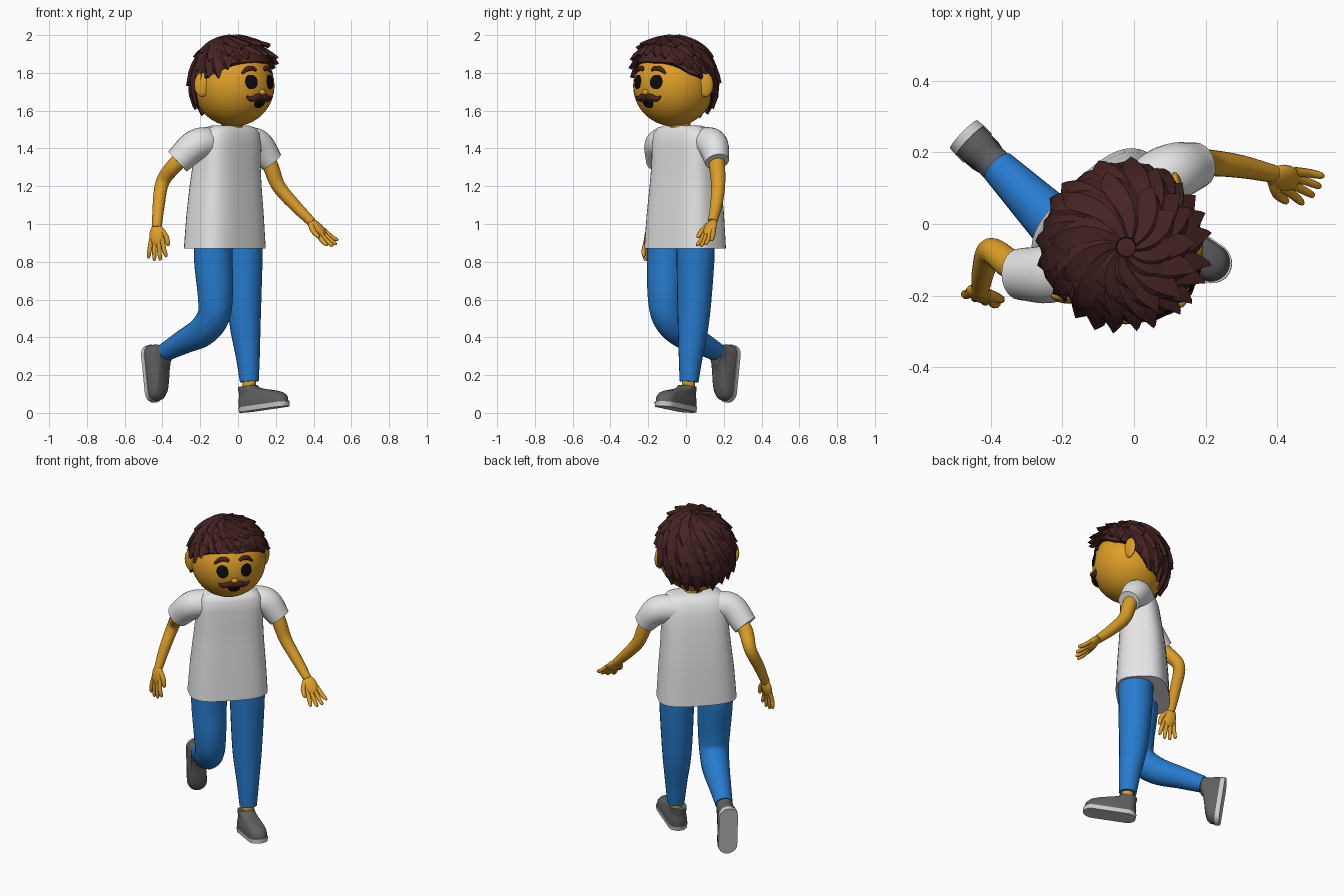
import bpy, bmesh, math, random
from mathutils import Vector, Matrix

random.seed(4)
if "Cube" in bpy.data.objects:
    bpy.data.objects.remove(bpy.data.objects["Cube"], do_unlink=True)


def material(name, r, g, b):
    m = bpy.data.materials.new(name)
    m.use_nodes = True
    m.diffuse_color = (r, g, b, 1)
    node = m.node_tree.nodes["Principled BSDF"]
    node.inputs["Base Color"].default_value = (r, g, b, 1)
    node.inputs["Roughness"].default_value = 0.8
    return m


SKIN = material("golden skin", .72, .34, .02)
SHIRT = material("white cloth", .78, .78, .78)
PANTS = material("blue denim", .02, .2, .62)
SHOE = material("dark grey shoe", .115, .115, .115)
SOLE = material("light grey sole", .6, .6, .6)
HAIR = material("dark brown hair", .062, .017, .017)
BLACK = material("black", .004, .004, .004)


def finish(bm, name, mat, smooth=True, angle=50):
    bmesh.ops.recalc_face_normals(bm, faces=bm.faces)
    me = bpy.data.meshes.new(name)
    bm.to_mesh(me)
    bm.free()
    me.materials.append(mat)
    ob = bpy.data.objects.new(name, me)
    bpy.context.collection.objects.link(ob)
    if smooth:
        bpy.ops.object.select_all(action='DESELECT')
        ob.select_set(True)
        bpy.context.view_layer.objects.active = ob
        bpy.ops.object.shade_smooth_by_angle(angle=math.radians(angle))
    return ob


def loft(bm, rings):
    """Skin closed rings of equal length and cap both ends."""
    rows = [[bm.verts.new(p) for p in ring] for ring in rings]
    n = len(rows[0])
    for a, b in zip(rows, rows[1:]):
        for i in range(n):
            j = (i + 1) % n
            bm.faces.new((a[i], a[j], b[j], b[i]))
    bm.faces.new(rows[0][::-1])
    bm.faces.new(rows[-1])


def spline(keys, steps):
    """Catmull-Rom through points of the form (x, y, z, radius)."""
    k = [Vector(p) for p in keys]
    k = [2 * k[0] - k[1]] + k + [2 * k[-1] - k[-2]]
    out = []
    for a, b, c, d in zip(k, k[1:], k[2:], k[3:]):
        for s in range(steps):
            t = s / steps
            out.append(.5 * (2 * b + (c - a) * t + (2 * a - 5 * b + 4 * c - d) * t * t
                             + (3 * b - a - 3 * c + d) * t ** 3))
    return out + [k[-2]]


def tube(bm, keys, sides=20, steps=6, matrix=Matrix()):
    pts = spline(keys, steps)
    pos = [p.to_3d() for p in pts]
    rings, q, last = [], None, None
    for i, p in enumerate(pos):
        d = (pos[min(i + 1, len(pos) - 1)] - pos[max(i - 1, 0)]).normalized()
        q = last.rotation_difference(d) @ q if q else d.to_track_quat('Z', 'Y')
        last = d
        ring = []
        for j in range(sides):
            a = math.tau * j / sides
            v = Vector((math.cos(a), math.sin(a), 0)) * pts[i].w
            ring.append(matrix @ (p + q @ v))
        rings.append(ring)
    loft(bm, rings)


def ball(bm, matrix, size, seg=24):
    bmesh.ops.create_uvsphere(bm, u_segments=seg, v_segments=seg // 2 + 2, radius=1,
                              matrix=matrix @ Matrix.Diagonal((*size, 1)))


def frame(origin, x, y, z):
    return Matrix.Translation(origin) @ Matrix((x, y, z)).transposed().to_4x4()


def limb(name, mat, keys):
    bm = bmesh.new()
    tube(bm, keys)
    return finish(bm, name, mat)


TURN = Matrix.Rotation(math.radians(45), 4, 'Z')   # the body faces +x -y

# Shirt body: rounded box sections (z, centre x, centre y, half width, half depth)
bm = bmesh.new()
rings = []
for z, cx, cy, a, b in [(.87, -.053, .046, .228, .152), (1.05, -.051, .046, .216, .143),
                        (1.2, -.048, .045, .202, .132), (1.32, -.045, .04, .193, .12),
                        (1.42, -.042, .033, .192, .112), (1.48, -.042, .025, .18, .098),
                        (1.51, -.042, .02, .155, .078), (1.522, -.042, .015, .11, .055)]:
    ring = []
    for j in range(40):
        c, s = math.cos(math.tau * j / 40), math.sin(math.tau * j / 40)
        ring.append(TURN @ Vector((cx + a * math.copysign(abs(c) ** .65, c),
                                   cy + b * math.copysign(abs(s) ** .65, s), z)))
    rings.append(ring)
loft(bm, rings)
finish(bm, "shirt_body", SHIRT)

# Sleeves, arms, legs and neck
limb("right_sleeve", SHIRT, [(-.12, -.07, 1.43, .08), (-.22, -.135, 1.42, .083), (-.32, -.14, 1.33, .072)])
limb("left_sleeve", SHIRT, [(.01, .08, 1.43, .08), (.1, .14, 1.42, .083), (.177, .165, 1.33, .064)])
limb("right_arm", SKIN, [(-.26, -.14, 1.38, .042), (-.34, -.115, 1.305, .042), (-.4, -.075, 1.22, .036),
                         (-.42, -.13, 1.1, .032), (-.43, -.185, .98, .025)])
limb("left_arm", SKIN, [(.13, .155, 1.4, .042), (.175, .165, 1.3, .042), (.215, .17, 1.2, .037),
                        (.3, .16, 1.1, .032), (.39, .14, 1.01, .025)])
limb("left_trouser_leg", PANTS, [(.03, .05, .95, .102), (.03, .05, .8, .1), (.036, .04, .5, .085),
                                 (.052, .025, .3, .064), (.06, .016, .165, .05)])
limb("right_trouser_leg", PANTS, [(-.13, -.105, .95, .104), (-.13, -.105, .8, .103), (-.12, -.11, .62, .094),
                                  (-.13, -.095, .51, .086), (-.19, -.03, .43, .08),
                                  (-.29, .07, .375, .064), (-.38, .16, .325, .05)])
limb("left_ankle", SKIN, [(.06, .016, .2, .035), (.06, .01, .09, .035)])
limb("right_ankle", SKIN, [(-.36, .14, .34, .035), (-.41, .19, .285, .035)])
limb("neck", SKIN, [(-.03, -.02, 1.44, .06), (-.03, -.03, 1.5, .056), (-.03, -.04, 1.6, .06)])


def hand(name, wrist, along, thumbward):
    d = Vector(along).normalized()
    w = Vector(thumbward)
    w = (w - d * w.dot(d)).normalized()
    m = frame(Vector(wrist), w, d, w.cross(d))
    bm = bmesh.new()
    ball(bm, m @ Matrix.Translation((0, .05, 0)), (.041, .062, .022), 16)
    for i in range(4):
        x = .02 * (i - 1.5)
        reach = .17 + .016 * (i in (1, 2))
        tube(bm, [(x, .07, 0, .013), (x * 1.35, .13, 0, .0125), (x * 1.6, reach - .01, .008, .01),
                  (x * 1.65, reach, .01, .004)], 8, 2, m)
    tube(bm, [(.02, .02, 0, .016), (.05, .06, .006, .014), (.058, .1, .012, .011), (.059, .11, .013, .004)],
         8, 2, m)
    finish(bm, name, SKIN)


hand("right_hand", (-.43, -.185, .99), (0, -.2, -1), (.9, -.3, 0))
hand("left_hand", (.385, .14, 1.015), (.62, -.22, -.68), (-.25, -.75, -.5))


def shoe(side, origin, toe, up):
    t = Vector(toe).normalized()
    u = Vector(up)
    u = (u - t * u.dot(t)).normalized()
    m = frame(Vector(origin), t, u.cross(t), u)

    def outline(h, back, front, r):
        ring = []
        for j in range(28):
            a = math.tau * (j + .5) / 28
            c = math.cos(a)
            ring.append(m @ Vector(((front if c > 0 else back) + r * c, r * math.sin(a), h)))
        return ring

    for part, mat, levels in (
            ("sole", SOLE, [(0, 0, .195, .055), (.026, 0, .195, .057)]),
            ("shoe", SHOE, [(.026, 0, .193, .053), (.055, 0, .19, .053), (.075, 0, .175, .049),
                            (.09, 0, .14, .046), (.105, 0, .075, .046), (.118, 0, .025, .048),
                            (.135, 0, .01, .047)])):
        bm = bmesh.new()
        loft(bm, [outline(*lv) for lv in levels])
        finish(bm, side + "_" + part, mat)


shoe("left", (.06, 0, .007), (.82, -.57, .12), (0, 0, 1))
shoe("right", (-.475, .25, .302), (.1, -.1, -1), (.7, -.68, .15))

# Head, ears and nose share a frame centred on the skull
HEAD = Matrix.Translation((-.022, -.065, 1.732)) @ TURN
R = .215
bm = bmesh.new()
ball(bm, HEAD, (R, R, R), 40)
finish(bm, "head", SKIN)
for side, s in (("left", 1), ("right", -1)):
    bm = bmesh.new()
    place = Matrix.Translation((s * .218, .02, .005)) @ Matrix.Rotation(-s * math.radians(38), 4, 'Z')
    ball(bm, HEAD @ place, (.017, .042, .064), 20)
    finish(bm, side + "_ear", SKIN)
bm = bmesh.new()
ball(bm, HEAD @ Matrix.Translation((0, -.213, -.035)), (.02, .018, .015), 16)
finish(bm, "nose", SKIN)


def on_face(x, z, lift):
    return Vector((x, -math.sqrt((R + lift) ** 2 - x * x - z * z), z))


# Eyes and mouth: thin domed plates following the skull
def plate(name, cx, cz, w, h, flat_top=1):
    bm = bmesh.new()
    loops = []
    for k, lift in ((1, -.004), (1, .004), (.6, .005), (.05, .005)):
        loops.append([HEAD @ on_face(cx + w * k * math.cos(a),
                                     cz + h * k * math.sin(a) * (flat_top if math.sin(a) > 0 else 1), lift)
                      for a in (math.tau * j / 28 for j in range(28))])
    loft(bm, loops)
    finish(bm, name, BLACK)


plate("left_eye", .069, .02, .033, .038)
plate("right_eye", -.069, .02, .033, .038)
plate("mouth", 0, -.088, .036, .03, .3)

# Eyebrows and moustache: tapered strokes laid on the face
for side, s in (("left", 1), ("right", -1)):
    for part, stroke in (
            ("eyebrow", [(.03, .082, .008), (.05, .092, .013), (.08, .088, .013), (.112, .064, .006)]),
            ("moustache", [(-.004, -.068, .013), (.026, -.06, .019), (.056, -.069, .016),
                           (.076, -.066, .011), (.09, -.055, .004)])):
        bm = bmesh.new()
        tube(bm, [(*on_face(s * x, z, 0), r) for x, z, r in stroke], 10, 4, HEAD)
        finish(bm, side + "_" + part, HAIR)


# Hair: a cap down to the hairline, covered with layered locks
def hairline(phi):
    """Lowest elevation in radians; phi is 0 at the face, pi at the nape."""
    f = abs(math.degrees((phi + math.pi) % math.tau - math.pi))
    marks = [(0, 34), (45, 32), (70, 16), (88, 14), (106, -4), (130, -30), (180, -36)]
    for (a, u), (b, v) in zip(marks, marks[1:]):
        if f <= b:
            return math.radians(u + (v - u) * (f - a) / (b - a))
    return math.radians(marks[-1][1])


def scalp(phi, el, lift=0):
    r = R + .006 + .026 * max(0, math.sin(el)) ** 2 + lift
    return Vector((r * math.cos(el) * math.sin(phi), -r * math.cos(el) * math.cos(phi), r * math.sin(el)))


bm = bmesh.new()
loft(bm, [[HEAD @ scalp(phi, top + (hairline(phi) - top) * t)
           for phi in (math.tau * j / 48 for j in range(48))]
          for top in [math.radians(89)] for t in (i / 10 for i in range(11))])
finish(bm, "hair_cap", HAIR)

bm = bmesh.new()
for count, reach, base, width in ((24, 1.04, .004, .044), (17, .72, .011, .046), (10, .45, .016, .045)):
    for i in range(count):
        phi = math.tau * (i + random.uniform(-.25, .25)) / count
        end = math.radians(84) + (hairline(phi) - math.radians(84)) * reach * random.uniform(.93, 1.06)
        flare = .012 + .04 * max(0, math.cos(phi)) ** 2 * (reach > .6)
        rings = []
        for k in range(8):
            t = k / 7
            ang = phi - .55 * (1 - t) ** 1.5 + .12 * t
            p = scalp(ang, math.radians(84) + (end - math.radians(84)) * t, base + flare * t ** 2)
            n = p.normalized()
            side = n.cross(Vector((0, 0, 1))).normalized()
            w = width * (.35 + 1.3 * t if t < .5 else 1) * (1 if t < .75 else 1.04 - 3.5 * (t - .75))
            rings.append([HEAD @ q for q in (p - side * w, p + n * .01 + side * w * .3,
                                             p + side * w - n * .008, p - n * .012)])
        loft(bm, rings)
finish(bm, "hair_locks", HAIR, smooth=False)
